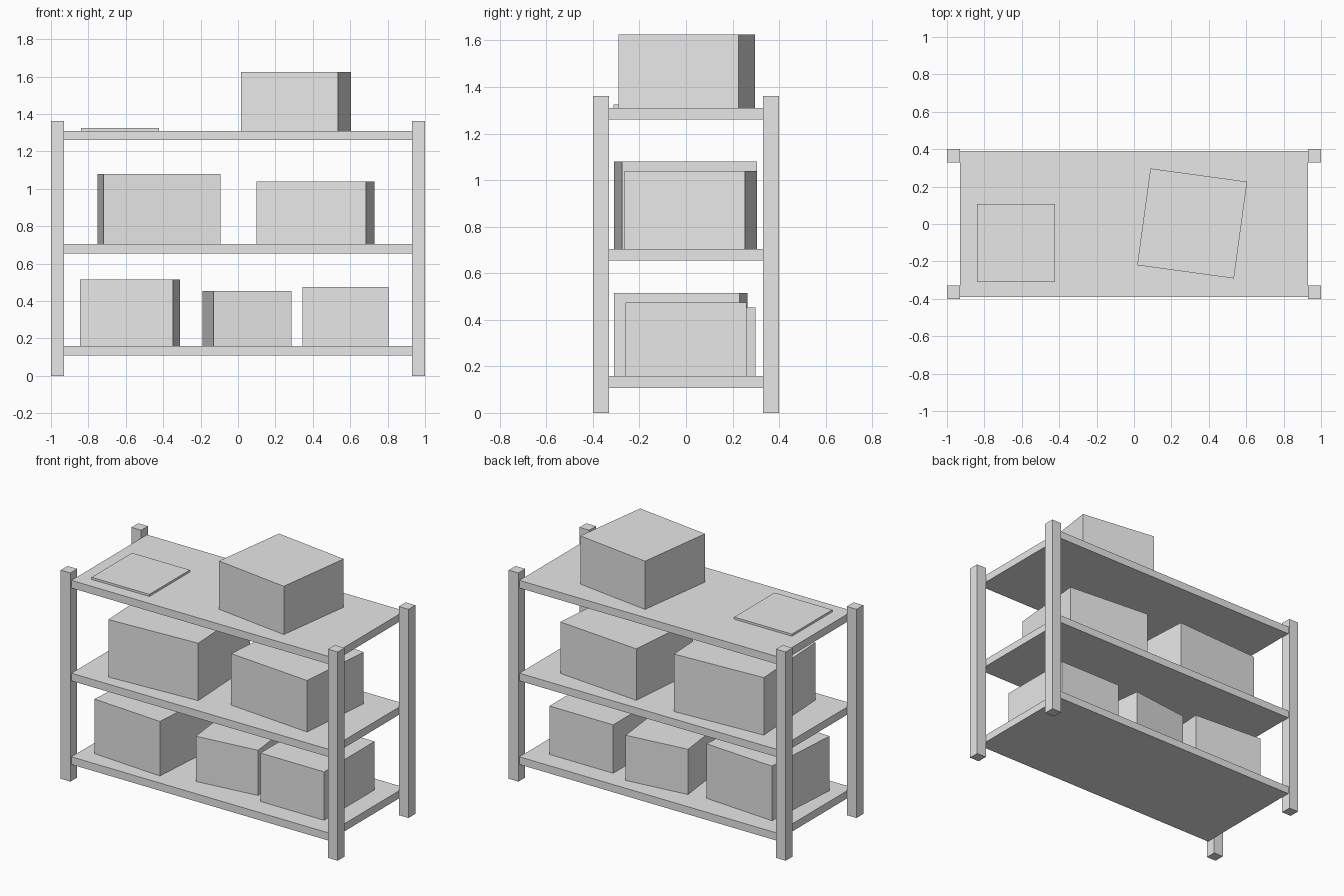
import bpy
import bmesh
from math import radians
from mathutils import Matrix

cube = bpy.data.objects.get("Cube")
if cube:
    bpy.data.objects.remove(cube, do_unlink=True)

# One plain grey for everything
grey = bpy.data.materials.new("light_grey")
grey.use_nodes = True
grey.diffuse_color = (0.8, 0.8, 0.8, 1)
grey.node_tree.nodes["Principled BSDF"].inputs["Base Color"].default_value = (0.8, 0.8, 0.8, 1)


def block(name, size, x, y, base, turn=0):
    """Flat-shaded block standing on height base, turned about z in degrees."""
    bm = bmesh.new()
    bmesh.ops.create_cube(bm, size=1, matrix=Matrix.Diagonal((*size, 1)))
    mesh = bpy.data.meshes.new(name)
    bm.to_mesh(mesh)
    bm.free()
    mesh.materials.append(grey)
    obj = bpy.data.objects.new(name, mesh)
    obj.location = (x, y, base + size[2] / 2)
    obj.rotation_euler.z = radians(turn)
    bpy.context.collection.objects.link(obj)
    return obj


# Corner posts
for side, sx in (("right", -1), ("left", 1)):
    for end, sy in (("front", -1), ("back", 1)):
        block(f"{end}_{side}_post", (0.07, 0.07, 1.362), sx * 0.965, sy * 0.365, 0)

# Shelf boards
THICK = 0.05
LOW, MID, TOP = 0.158, 0.704, 1.31
for name, top in (("lower", LOW), ("middle", MID), ("upper", TOP)):
    block(f"{name}_shelf", (1.86, 0.78, THICK), 0, 0, top - THICK)

# Boxes on the lower shelf
block("lower_right_box", (0.498, 0.541, 0.356), -0.577, -0.022, LOW, -4)
block("lower_middle_box", (0.418, 0.503, 0.295), 0.048, 0.025, LOW, 6.8)
block("lower_left_box", (0.46, 0.52, 0.316), 0.574, 0, LOW)

# Boxes on the middle shelf
block("middle_right_box", (0.626, 0.58, 0.375), -0.423, -0.002, MID, 3.1)
block("middle_left_box", (0.587, 0.52, 0.336), 0.415, 0.02, MID, -5)

# Flat sheet and large box on the upper shelf
block("flat_sheet", (0.417, 0.417, 0.014), -0.631, -0.102, TOP)
block("upper_box", (0.522, 0.522, 0.315), 0.311, 0.003, TOP, -7.8)
